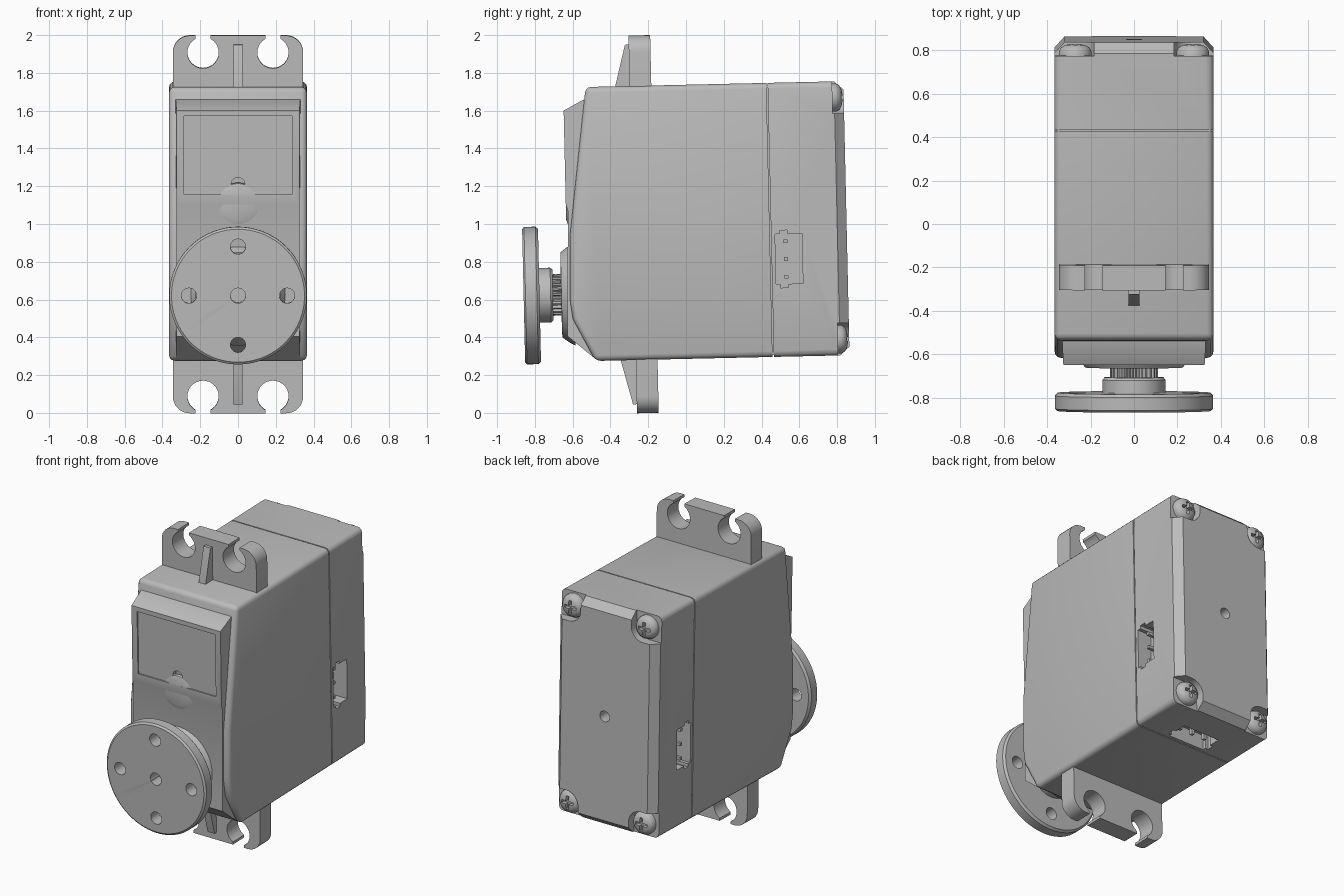
import bpy, bmesh, math
from mathutils import Matrix, Vector

old = bpy.data.objects.get("Cube")
if old:
    bpy.data.objects.remove(old, do_unlink=True)

grey = bpy.data.materials.new("plain_grey")
grey.use_nodes = True
COL = (0.5, 0.5, 0.5, 1)
grey.diffuse_color = COL
grey.node_tree.nodes["Principled BSDF"].inputs["Base Color"].default_value = COL
parts = []


def finish(name, bm, cutter=False):
    bmesh.ops.recalc_face_normals(bm, faces=bm.faces)
    me = bpy.data.meshes.new(name)
    bm.to_mesh(me)
    bm.free()
    ob = bpy.data.objects.new(name, me)
    bpy.context.collection.objects.link(ob)
    if not cutter:
        me.materials.append(grey)
        parts.append(ob)
    return ob


def prism(name, pts, axis, a, b, cutter=False, edit=None):
    """Extrude an outline from a to b along x (outline in y,z) or y (outline in x,z)."""
    bm = bmesh.new()
    place = (lambda t, p: (t, p[0], p[1])) if axis == "x" else (lambda t, p: (p[0], t, p[1]))
    lo, hi = [[bm.verts.new(place(t, p)) for p in pts] for t in (a, b)]
    bm.faces.new(lo)
    bm.faces.new(hi)
    n = len(pts)
    for i in range(n):
        j = (i + 1) % n
        bm.faces.new((lo[i], lo[j], hi[j], hi[i]))
    bmesh.ops.recalc_face_normals(bm, faces=bm.faces)
    if edit:
        edit(bm)
    return finish(name, bm, cutter)


def box(name, p, q, cutter=False):
    x, y, z = zip(p, q)
    x, y, z = sorted(x), sorted(y), sorted(z)
    return prism(name, [(x[0], z[0]), (x[1], z[0]), (x[1], z[1]), (x[0], z[1])], "y", y[0], y[1], cutter)


def arc(cx, cz, r, a0, a1, n):
    return [(cx + r * math.cos(math.radians(a0 + (a1 - a0) * i / n)),
             cz + r * math.sin(math.radians(a0 + (a1 - a0) * i / n))) for i in range(n + 1)]


def rod(name, cx, cz, r, a, b, cutter=False, n=32):
    return prism(name, arc(cx, cz, r, 0, 360, n)[:-1], "y", a, b, cutter)


def lathe(name, cx, cz, profile, n=64):
    """Spin a (y, radius) profile about a y axis."""
    bm = bmesh.new()
    vs = [bm.verts.new((cx + r, y, cz)) for y, r in profile]
    es = [bm.edges.new(e) for e in zip(vs, vs[1:])]
    bmesh.ops.spin(bm, geom=vs + es, cent=(cx, 0, cz), axis=(0, 1, 0), angle=math.tau, steps=n)
    bmesh.ops.remove_doubles(bm, verts=bm.verts, dist=0.0002)
    return finish(name, bm)


def bake(ob):
    dg = bpy.context.evaluated_depsgraph_get()
    me = bpy.data.meshes.new_from_object(ob.evaluated_get(dg))
    ob.modifiers.clear()
    ob.data = me


def bevel(ob, width, angle, segments=3):
    m = ob.modifiers.new("round", "BEVEL")
    m.width, m.segments, m.angle_limit = width, segments, math.radians(angle)
    bake(ob)


def cut(ob, cutters):
    for c in cutters:
        m = ob.modifiers.new("cut", "BOOLEAN")
        m.operation, m.solver, m.object = "DIFFERENCE", "EXACT", c
        bake(ob)
        bpy.data.objects.remove(c, do_unlink=True)


# Case with a chamfered back
TOP, BOT, BACK, W = 1.737, 0.286, 0.80, 0.365


def chamfer_back(bm):
    back = [f for f in bm.faces if f.normal.y > 0.99]
    bmesh.ops.inset_region(bm, faces=back, thickness=0.045, depth=0.05, use_even_offset=True)


case = prism("case", [(-0.515, TOP), (-0.616, 0.95), (-0.624, 0.62), (-0.61, 0.51), (-0.496, BOT),
                      (BACK, BOT), (BACK, TOP)], "x", -W, W, edit=chamfer_back)
bevel(case, 0.028, 50)

# Seam, back hole and the corner recesses for the screws
MID = (TOP + BOT) / 2
cutters = [box("seam", (-1, 0.442, 0), (1, 0.449, 2), True),
           rod("back_hole", 0, MID, 0.035, 0.77, 1, True)]
corners = [(sx, sz) for sx in (-1, 1) for sz in (-1, 1)]
for sx, sz in corners:
    outline = arc(-0.27, -0.64, 0.085, 0, 90, 8) + [(-0.27, -1), (-1, -1), (-1, -0.64)]
    outline = arc(0.27, 0.64, 0.085, 180, 270, 8) + [(0.355, 0.555), (0.6, 0.555), (0.6, 1), (0.185, 1)]
    cutters.append(prism("corner", [(sx * x, MID + sz * z) for x, z in outline], "y", 0.79, 1, True))

# Plug sockets on both sides and underneath: depth, position along y, offset across
SOCKET_Z = 0.803
layouts = [lambda d, y, u: (W - d, y, SOCKET_Z + u),
           lambda d, y, u: (d - W, y, SOCKET_Z + u),
           lambda d, y, u: (u, y, BOT + d)]
for put in layouts:
    cutters.append(box("socket", put(-0.1, 0.47, -0.132), put(0.1, 0.612, 0.132), True))
    cutters.append(box("key", put(-0.1, 0.493, -0.152), put(0.1, 0.535, 0.152), True))
cut(case, cutters)
box("seam_core", (-W + 0.01, 0.43, BOT + 0.01), (W - 0.01, 0.46, TOP - 0.01))
for put in layouts:
    for u in (-0.094, 0, 0.094):
        box("socket_pin", put(0.11, 0.515, u - 0.01), put(0.03, 0.535, u + 0.01))

# Cross head screws
for sx, sz in corners:
    x, z = sx * 0.27, MID + sz * 0.64
    screw = lathe("screw", x, z, [(0.78, 0), (0.78, 0.075), (0.808, 0.075), (0.826, 0.066),
                                  (0.838, 0.045), (0.843, 0.02), (0.844, 0)], 32)
    cut(screw, [box("slot", (x - w, 0.815, z - h), (x + w, 0.9, z + h), True)
                for w, h in ((0.042, 0.01), (0.01, 0.042))])

# Raised front panel with a shallow window
def taper(bm):
    for v in bm.verts:
        if v.co.y < -0.6:
            v.co.x *= 0.985


panel = prism("front_panel", [(-0.48, 1.672), (-0.525, 1.672), (-0.634, 1.615), (-0.634, 1.118),
                              (-0.624, 1.085), (-0.64, 0.42), (-0.5, 0.3), (-0.48, 0.3)],
              "x", -0.33, 0.33, edit=taper)
cut(panel, [box("window", (-0.285, -0.8, 1.17), (0.285, -0.625, 1.585), True)])
cut(panel, [rod("panel_hole", 0, 1.225, 0.036, -0.8, -0.59, True)])
lathe("panel_tongue", 0, 1.118, [(-0.61, 0), (-0.61, 0.115), (-0.624, 0.11), (-0.6338, 0.08), (-0.6338, 0)])

# Output shaft: collar, splined shaft and round horn
AX = 0.64
lathe("shaft_collar", 0, AX, [(-0.6, 0), (-0.6, 0.27), (-0.635, 0.25), (-0.668, 0.225), (-0.672, 0)])
spline = [(r * math.cos(math.tau * (i + k) / 25), AX + r * math.sin(math.tau * (i + k) / 25))
          for i in range(25) for k, r in ((0, 0.11), (0.3, 0.11), (0.5, 0.093), (0.8, 0.093))]
prism("splined_shaft", spline, "y", -0.72, -0.64)
horn = lathe("horn", 0, AX, [(-0.868, 0), (-0.868, 0.352), (-0.858, 0.364), (-0.798, 0.364), (-0.784, 0.352),
                             (-0.784, 0.145), (-0.725, 0.145), (-0.713, 0.135), (-0.713, 0)], 96)
spots = [(0, 0), (0.26, 0), (-0.26, 0), (0, 0.26), (0, -0.26)]
cut(horn, [rod("horn_hole", x, AX + z, 0.04, -1, -0.75, True) for x, z in spots])

# Mounting tabs with open screw holes and a stiffening rib
for name, s in (("top", 1), ("bottom", -1)):
    def up(pts):
        return [(x, 1.004 + s * z) for x, z in pts]
    outline = [(-0.345, 0.6), (0.345, 0.6)] + arc(0.255, 0.91, 0.09, 0, 90, 8) + arc(-0.255, 0.91, 0.09, 90, 180, 8)
    tab = prism(name + "_tab", up(outline), "y", -0.282, -0.167)
    holes = []
    for x in (-0.185, 0.185):
        holes.append(rod("hole", x, 1.004 + s * 0.91, 0.083, -1, 0, True))
        holes.append(box("gap", (x - 0.04, -1, 1.004 + s * 0.91), (x + 0.04, 0, 1.004 + s * 1.2), True))
    cut(tab, holes)
    prism(name + "_rib", up([(-0.2, 0.65), (-0.36, 0.65), (-0.36, 0.725), (-0.302, 0.952), (-0.2, 0.952)]),
          "x", -0.025, 0.025)

# Slight lean of the whole unit, then shading
pivot = Vector((0, 0, 1))
lean = Matrix.Translation(pivot) @ Matrix.Rotation(0.0227, 4, "X") @ Matrix.Translation(-pivot)
bpy.ops.object.select_all(action="DESELECT")
for ob in parts:
    ob.data.transform(lean)
    ob.select_set(True)
bpy.context.view_layer.objects.active = parts[0]
bpy.ops.object.shade_smooth_by_angle(angle=math.radians(35))
